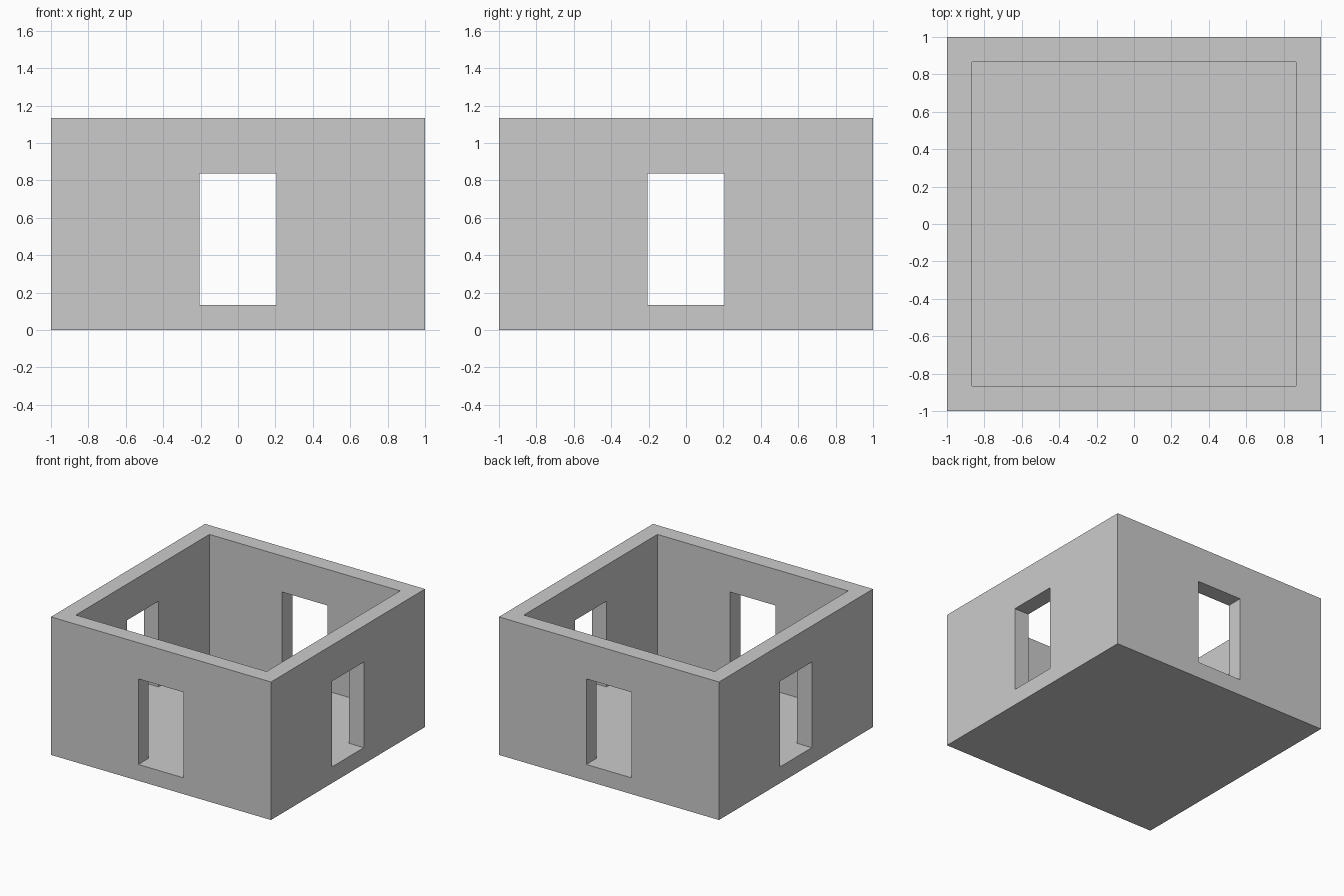
import bpy, bmesh
from math import pi
from mathutils import Matrix

if "Cube" in bpy.data.objects:
    bpy.data.objects.remove(bpy.data.objects["Cube"])

HALF, HEIGHT = 1.0, 1.134          # outer half width, wall height
INNER, FLOOR = 0.867, 0.134        # inner half width, floor level
OPEN_HALF, OPEN_TOP = 0.205, 0.837 # opening half width, opening top

bm = bmesh.new()


def loop(half, depth, low, high, turn):
    """Four corners of an upright rectangle on one side of the room."""
    pts = [(-half, -depth, low), (half, -depth, low),
           (half, -depth, high), (-half, -depth, high)]
    rot = Matrix.Rotation(turn, 4, 'Z')
    verts = [bm.verts.new(p) for p in pts]
    bmesh.ops.transform(bm, matrix=rot, verts=verts)
    return verts


def bridge(a, b, sides):
    for i in sides:
        j = (i + 1) % 4
        bm.faces.new((a[i], a[j], b[j], b[i]))


floor_edge, base_edge = [], []
for k in range(4):
    turn = k * pi / 2
    outer = loop(HALF, HALF, 0, HEIGHT, turn)
    hole_out = loop(OPEN_HALF, HALF, FLOOR, OPEN_TOP, turn)
    hole_in = loop(OPEN_HALF, INNER, FLOOR, OPEN_TOP, turn)
    inner = loop(INNER, INNER, FLOOR, HEIGHT, turn)
    bridge(outer, hole_out, range(4))      # outside wall face
    bridge(hole_out, hole_in, range(4))    # opening reveals
    bridge(hole_in, inner, (1, 2, 3))      # inside wall face, sill flush with floor
    bridge(inner, outer, (2,))             # top rim
    floor_edge += [inner[0], hole_in[0], hole_in[1]]
    base_edge.append(outer[0])

# Floor and underside
bm.faces.new(floor_edge)
bm.faces.new(base_edge[::-1])

# Weld the four sides, and merge flat faces
bmesh.ops.remove_doubles(bm, verts=bm.verts[:], dist=1e-4)
bmesh.ops.recalc_face_normals(bm, faces=bm.faces[:])

mesh = bpy.data.meshes.new("room_shell")
bm.to_mesh(mesh)
bm.free()
room = bpy.data.objects.new("room_shell", mesh)
bpy.context.collection.objects.link(room)
